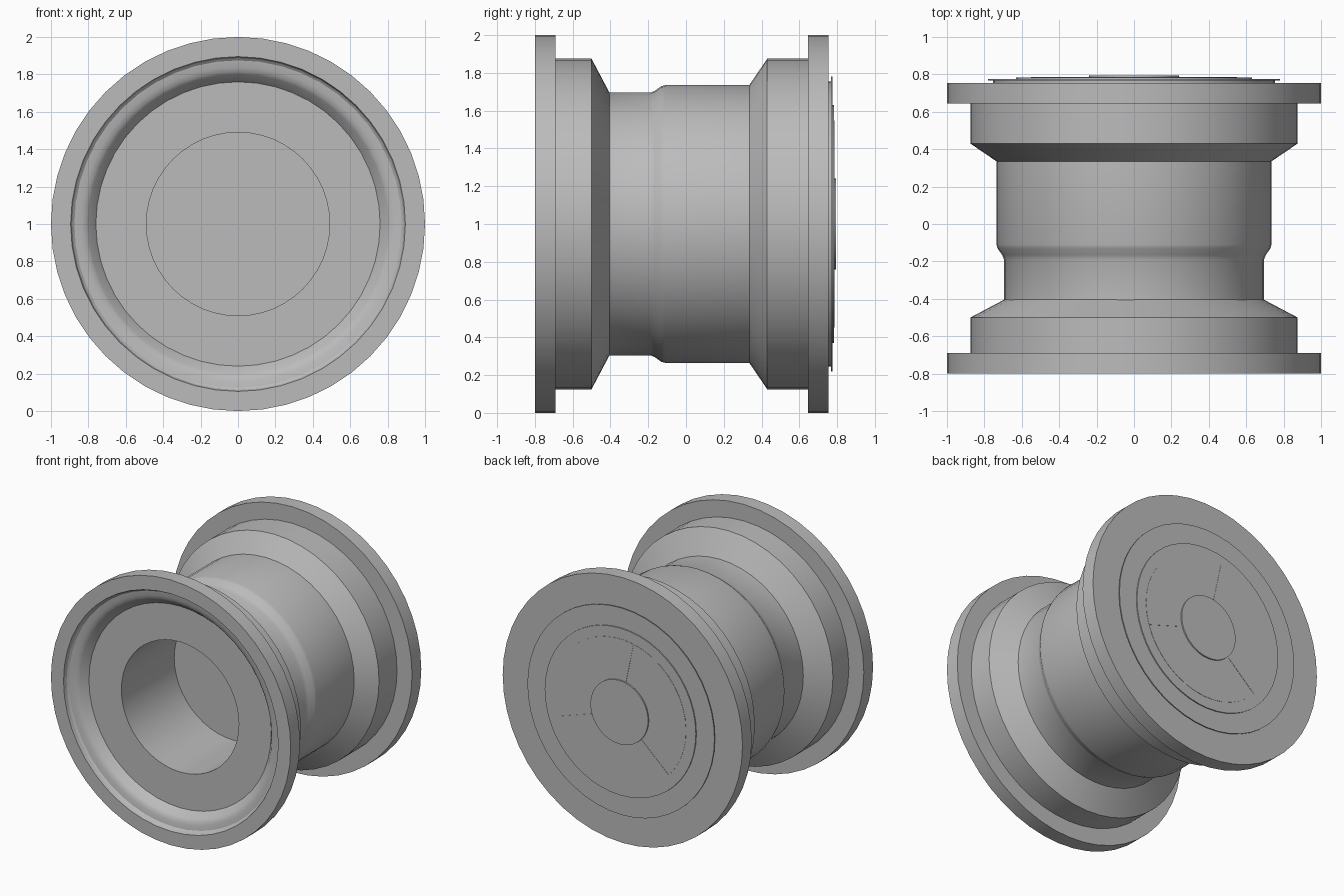
import bpy, bmesh, math

if "Cube" in bpy.data.objects:
    bpy.data.objects.remove(bpy.data.objects["Cube"])

SEGS = 48
CENTRE_Z = 1.0

grey = bpy.data.materials.new("plain grey")
grey.diffuse_color = (0.5, 0.5, 0.5, 1)
grey.use_nodes = True
grey.node_tree.nodes["Principled BSDF"].inputs["Base Color"].default_value = grey.diffuse_color


def finish(bm, name):
    bmesh.ops.remove_doubles(bm, verts=bm.verts[:], dist=1e-5)
    bmesh.ops.recalc_face_normals(bm, faces=bm.faces[:])
    mesh = bpy.data.meshes.new(name)
    bm.to_mesh(mesh)
    bm.free()
    mesh.materials.append(grey)
    ob = bpy.data.objects.new(name, mesh)
    bpy.context.collection.objects.link(ob)
    bpy.ops.object.select_all(action='DESELECT')
    ob.select_set(True)
    bpy.context.view_layer.objects.active = ob
    bpy.ops.object.shade_smooth_by_angle(angle=math.radians(25))
    return ob


def lathe(name, profile):
    """Spin (y, radius) points around the y axis."""
    bm = bmesh.new()
    verts = [bm.verts.new((r, y, CENTRE_Z)) for y, r in profile]
    edges = [bm.edges.new(pair) for pair in zip(verts, verts[1:])]
    bmesh.ops.spin(bm, geom=verts + edges, cent=(0, 0, CENTRE_Z), axis=(0, 1, 0),
                   angle=2 * math.pi, steps=SEGS, use_merge=True)
    return finish(bm, name)


def sector(name, start, end, r0, r1, y0, y1, steps=14):
    """Thin ring sector standing on the rear face, angles in degrees."""
    bm = bmesh.new()
    angles = [math.radians(start + (end - start) * i / steps) for i in range(steps + 1)]
    rim = [(r1, a) for a in angles] + [(r0, a) for a in reversed(angles)]
    face = bm.faces.new([bm.verts.new((r * math.cos(a), y0, CENTRE_Z + r * math.sin(a)))
                         for r, a in rim])
    top = bmesh.ops.extrude_face_region(bm, geom=[face])
    for v in top["geom"]:
        if isinstance(v, bmesh.types.BMVert):
            v.co.y = y1
    return finish(bm, name)


# Hollow drum: blind bore, dished front, stepped barrel and two flanges
lathe("wheel_body", [
    (-0.06, 0.0), (-0.06, 0.49), (-0.69, 0.49), (-0.69, 0.76),
    (-0.74, 0.80), (-0.752, 0.815), (-0.76, 0.84), (-0.765, 0.875),
    (-0.775, 0.887), (-0.80, 0.895),
    (-0.80, 1.0), (-0.69, 1.0), (-0.69, 0.875), (-0.50, 0.875),
    (-0.405, 0.695), (-0.19, 0.695), (-0.165, 0.705), (-0.13, 0.73), (-0.11, 0.735),
    (0.335, 0.735), (0.43, 0.875), (0.645, 0.875),
    (0.645, 1.0), (0.755, 1.0), (0.755, 0.0)])

# Rear cover with overhanging lip and raised middle
lathe("rear_cover", [
    (0.754, 0.0), (0.754, 0.755), (0.768, 0.755), (0.768, 0.78),
    (0.775, 0.78), (0.775, 0.63), (0.783, 0.63), (0.783, 0.0)])

# Hub button
lathe("rear_hub", [(0.782, 0.0), (0.782, 0.24), (0.795, 0.24), (0.795, 0.0)])

# Three thin panels around the hub, split by narrow radial gaps
for i in range(3):
    a = 102 + 120 * i
    sector(f"rear_panel_{i + 1}", a + 0.3, a + 119.7, 0.235, 0.55, 0.7825, 0.785)
